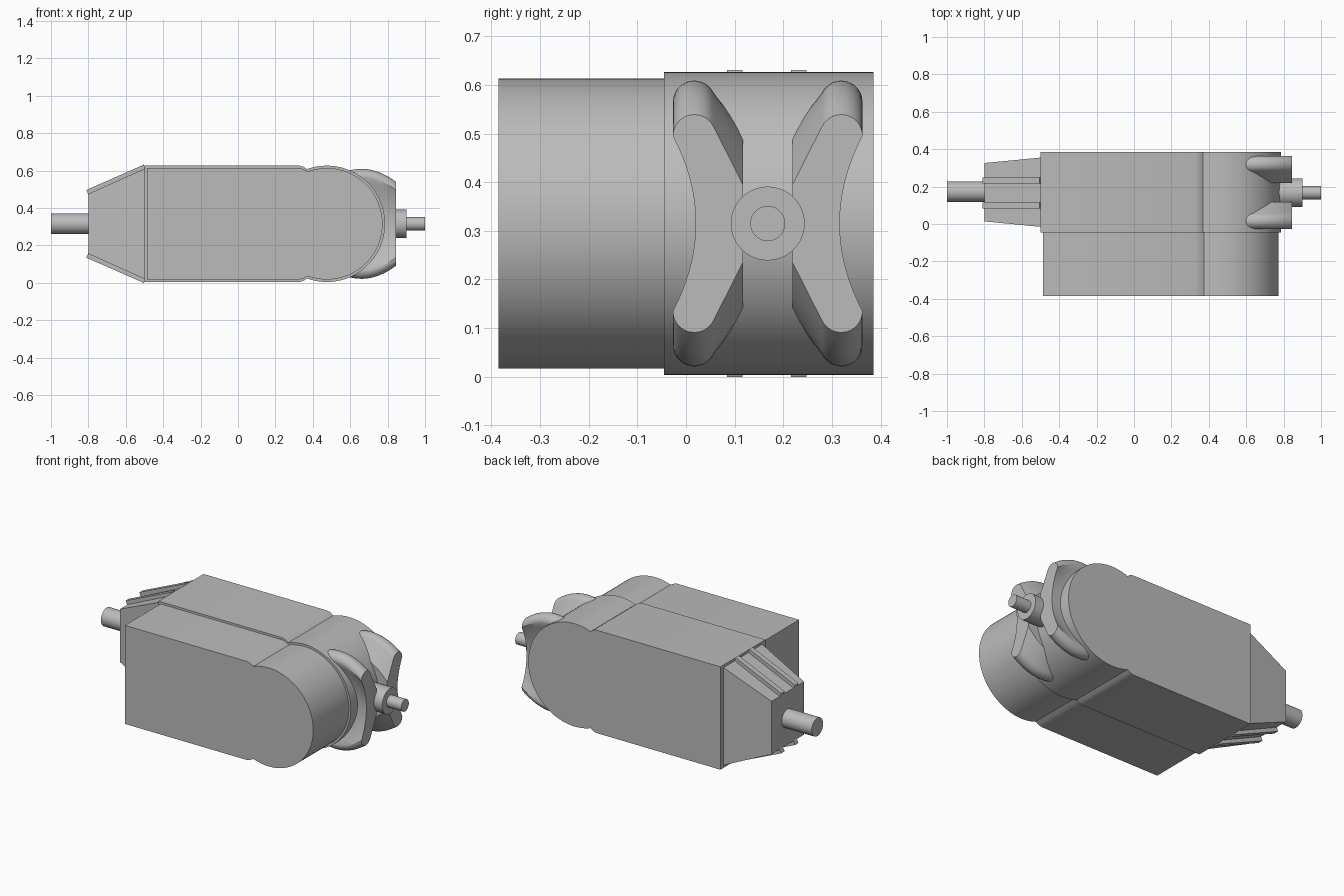
import bpy, bmesh, math
from mathutils import Vector

if "Cube" in bpy.data.objects:
    bpy.data.objects.remove(bpy.data.objects["Cube"])

GREY = (0.5, 0.5, 0.5, 1)
mat = bpy.data.materials.new("plain grey")
mat.use_nodes = True
mat.diffuse_color = GREY
mat.node_tree.nodes["Principled BSDF"].inputs["Base Color"].default_value = GREY

ZC = 0.315   # height of the shaft axis
YC = 0.17    # depth of the shaft axis


def loft(name, rings):
    """Skin a list of equal-length point rings and cap both ends."""
    bm = bmesh.new()
    rows = [[bm.verts.new(p) for p in ring] for ring in rings]
    n = len(rows[0])
    for a, b in zip(rows, rows[1:]):
        for i in range(n):
            j = (i + 1) % n
            bm.faces.new((a[i], a[j], b[j], b[i]))
    bm.faces.new(rows[0][::-1])
    bm.faces.new(rows[-1])
    bmesh.ops.recalc_face_normals(bm, faces=bm.faces)
    mesh = bpy.data.meshes.new(name)
    bm.to_mesh(mesh)
    bm.free()
    mesh.materials.append(mat)
    obj = bpy.data.objects.new(name, mesh)
    bpy.context.collection.objects.link(obj)
    bpy.ops.object.select_all(action='DESELECT')
    obj.select_set(True)
    bpy.context.view_layer.objects.active = obj
    bpy.ops.object.shade_smooth_by_angle(angle=math.radians(30))
    return obj


def body(name, left, half, y0, y1):
    """Box with a drum-shaped end, joined by a shallow groove."""
    cx = 0.475
    top = [(left, half), (0.33, half), (0.35, half - 0.006)]
    start = math.radians(110)
    steps = 28
    for i in range(steps):
        a = start * (1 - i / steps)
        top.append((cx + half * math.cos(a), half * math.sin(a)))
    outline = top + [(cx + half, 0)] + [(x, -z) for x, z in reversed(top)]
    loft(name, [[(x, y, ZC + z) for x, z in outline] for y in (y0, y1)])


def rod(name, x0, x1, r, y=YC):
    circle = [math.tau * i / 40 for i in range(40)]
    loft(name, [[(x, y + r * math.cos(a), ZC + r * math.sin(a)) for a in circle]
                for x in (x0, x1)])


# Main housing and the slightly smaller front drum
body("rear_housing", -0.5, 0.311, -0.045, 0.385)
body("front_housing", -0.487, 0.298, -0.385, -0.045)

# Tapered neck on the right end
loft("tapered_neck", [
    [(x, YC + sy * hy, ZC + sz * hz) for sy, sz in ((-1, -1), (1, -1), (1, 1), (-1, 1))]
    for x, hy, hz in ((-0.5, 0.185, 0.295), (-0.8, 0.156, 0.16))])

# Ribs on the sloped faces of the neck
inner, outer = Vector((-0.495, 0.295)), Vector((-0.802, 0.16))
lift = Vector((-0.009, 0.021))
section = [inner - lift, inner + lift, outer + lift, outer - lift * 0.3]
for sz, level in ((1, "upper"), (-1, "lower")):
    for y, side in ((0.1, "front"), (0.232, "back")):
        loft(f"{level}_{side}_rib", [[(p.x, y + d, ZC + sz * p.y) for p in section]
                                     for d in (-0.016, 0.016)])

# Shafts and collar
rod("input_shaft", -1, -0.79, 0.055, 0.173)
rod("output_collar", 0.75, 0.9, 0.076, 0.168)
rod("output_shaft", 0.88, 1, 0.036, 0.168)


def claw_ring(x, side):
    """Section of a claw: straight inside, round tips, hollow outside."""
    s = ((x - 0.66) / 0.185) ** 2
    tip, elbow = 0.25 - 0.07 * s, 0.19 - 0.11 * s
    half = [(-0.051, elbow)]
    for i in range(13):
        a = math.radians(25 + 155 * i / 12)
        half.append((-0.151 + 0.044 * math.cos(a), tip + 0.044 * math.sin(a)))
    for i in range(1, 9):
        t = 1 - i / 9
        half.append((-0.148 - 0.047 * t * t, tip * t))
    ring = half + [(-0.148, 0)] + [(y, -z) for y, z in reversed(half)]
    return [(x, 0.168 + side * y, ZC + z) for y, z in ring]


# Pair of claws gripping the drum end
for side, label in ((1, "front"), (-1, "back")):
    loft(f"{label}_claw", [claw_ring(0.58 + 0.265 * i / 12, side) for i in range(13)])
